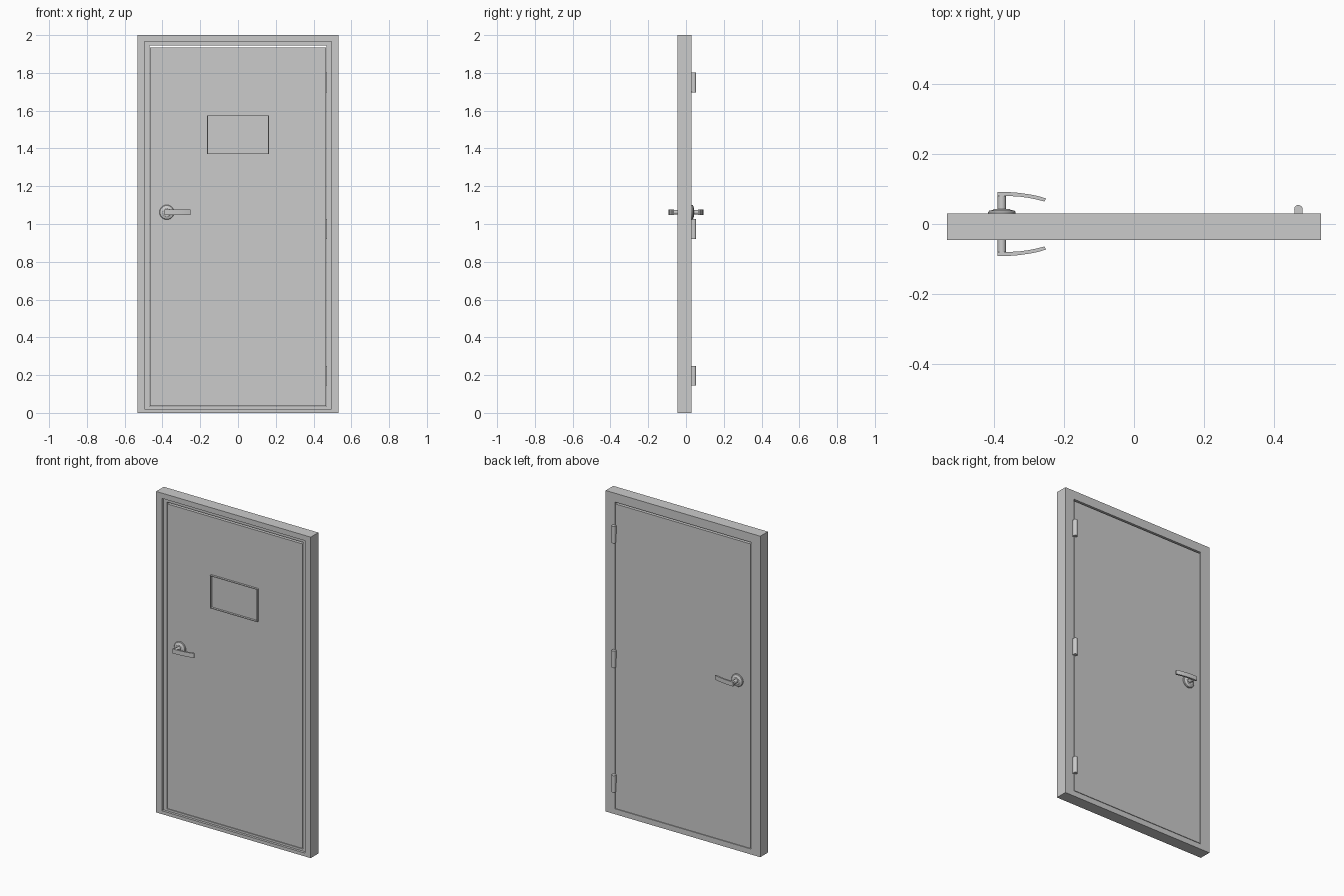
import bpy, bmesh, math
from mathutils import Matrix

if "Cube" in bpy.data.objects:
    bpy.data.objects.remove(bpy.data.objects["Cube"])

def finish(name, bm, smooth=False):
    bmesh.ops.recalc_face_normals(bm, faces=bm.faces)
    me = bpy.data.meshes.new(name)
    bm.to_mesh(me)
    bm.free()
    ob = bpy.data.objects.new(name, me)
    bpy.context.collection.objects.link(ob)
    if smooth:
        bpy.ops.object.select_all(action='DESELECT')
        ob.select_set(True)
        bpy.context.view_layer.objects.active = ob
        bpy.ops.object.shade_smooth_by_angle(angle=math.radians(35))
    return ob

def box(name, x0, x1, y0, y1, z0, z1):
    bm = bmesh.new()
    m = Matrix.Translation(((x0 + x1) / 2, (y0 + y1) / 2, (z0 + z1) / 2))
    bmesh.ops.create_cube(bm, size=1, matrix=m @ Matrix.Diagonal((x1 - x0, y1 - y0, z1 - z0, 1)))
    return finish(name, bm)

def rect_ring(name, profile):
    """Mitred rectangular frame; each profile point is (half width, z low, z high, y)."""
    bm = bmesh.new()
    loops = [[bm.verts.new(p) for p in ((-w, y, a), (w, y, a), (w, y, b), (-w, y, b))]
             for w, a, b, y in profile]
    for i, lo in enumerate(loops):
        nx = loops[(i + 1) % len(loops)]
        for j in range(4):
            k = (j + 1) % 4
            bm.faces.new((lo[j], lo[k], nx[k], nx[j]))
    return finish(name, bm)

def lathe_y(name, profile, cx, cz, side, n=32):
    """Spin (radius, y) points around the y axis; side mirrors front to back."""
    bm = bmesh.new()
    rings = [[bm.verts.new((cx + r * math.cos(2 * math.pi * i / n), side * y,
                            cz + r * math.sin(2 * math.pi * i / n))) for i in range(n)]
             for r, y in profile]
    for a, b in zip(rings, rings[1:]):
        for i in range(n):
            j = (i + 1) % n
            bm.faces.new((a[i], a[j], b[j], b[i]))
    bm.faces.new(rings[0])
    bm.faces.new(rings[-1])
    return finish(name, bm, True)

# Frame with a stepped front reveal
W, F, B = 0.533, -0.045, 0.03
rect_ring("door_frame", [(W, 0, 2, F), (0.494, 0.021, 1.967, F), (0.494, 0.021, 1.967, -0.03),
                         (0.468, 0.034, 1.945, -0.03), (0.468, 0.034, 1.945, B), (W, 0, 2, B)])

# Door leaf and the thin raised rim of its sign holder
box("door_leaf", -0.465, 0.465, -0.03, 0.03, 0.037, 1.934)
rect_ring("sign_rim", [(0.163, 1.37, 1.575, -0.029), (0.163, 1.37, 1.575, -0.043),
                       (0.159, 1.374, 1.571, -0.043), (0.159, 1.374, 1.571, -0.029)])

# Hinges: barrel plus a leaf on each half
for label, z in (("top", 1.75), ("middle", 0.973), ("bottom", 0.197)):
    bm = bmesh.new()
    bmesh.ops.create_cone(bm, cap_ends=True, segments=24, radius1=0.012, radius2=0.012,
                          depth=0.105, matrix=Matrix.Translation((0.469, 0.042, z)))
    finish(label + "_hinge_barrel", bm, True)
    box(label + "_hinge_frame_leaf", 0.469, 0.481, 0.028, 0.042, z - 0.052, z)
    box(label + "_hinge_door_leaf", 0.458, 0.481, 0.028, 0.042, z, z + 0.052)

# Handles, front (-1) and back (+1)
HX, HZ = -0.377, 1.062
outer = [(-0.389, 0.0915), (-0.36, 0.0913), (-0.33, 0.089), (-0.30, 0.0848), (-0.275, 0.080), (-0.251, 0.073)]
inner = [(-0.255, 0.064), (-0.278, 0.070), (-0.30, 0.0745), (-0.33, 0.0785), (-0.366, 0.080), (-0.389, 0.080)]
for label, side in (("front", -1), ("back", 1)):
    lathe_y(label + "_rosette", [(0.039, 0.028), (0.039, 0.034), (0.036, 0.038), (0.026, 0.040),
                                 (0.022, 0.043), (0.014, 0.043)], HX, HZ, side)
    lathe_y(label + "_handle_stem", [(0.0118, 0.03), (0.0118, 0.0905)], HX, HZ, side, 24)
    # curved lever, extruded in height
    bm = bmesh.new()
    face = bm.faces.new([bm.verts.new((x, side * y, HZ - 0.0135)) for x, y in outer + inner])
    ext = bmesh.ops.extrude_face_region(bm, geom=[face])
    bmesh.ops.translate(bm, vec=(0, 0, 0.027),
                        verts=[v for v in ext["geom"] if isinstance(v, bmesh.types.BMVert)])
    finish(label + "_lever", bm, True)
